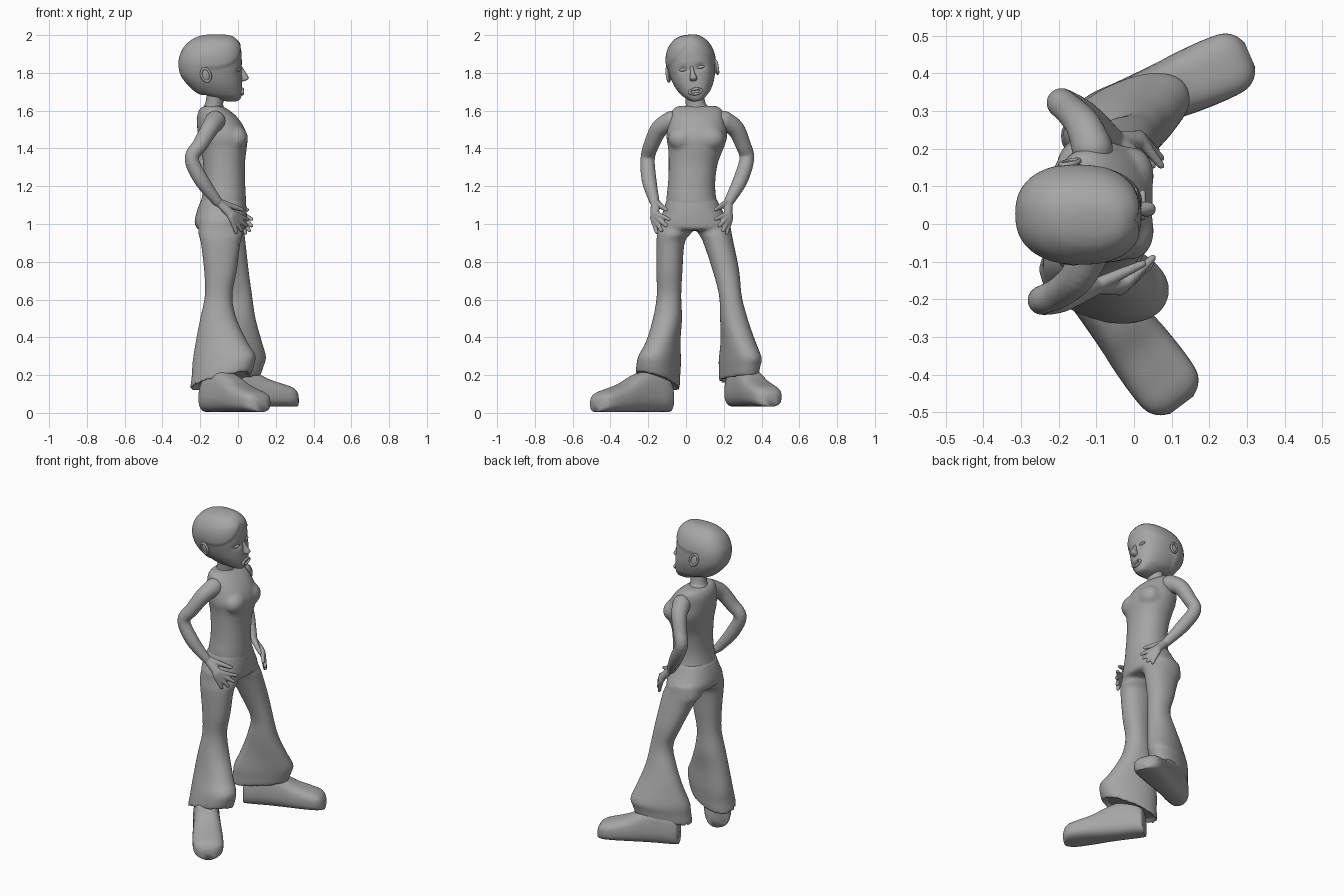
import bpy, bmesh, math
from mathutils import Vector, Matrix

if "Cube" in bpy.data.objects:
    bpy.data.objects.remove(bpy.data.objects["Cube"])

grey = bpy.data.materials.new("plain_grey")
grey.use_nodes = True
grey.diffuse_color = (0.38, 0.38, 0.38, 1)
grey.node_tree.nodes["Principled BSDF"].inputs["Base Color"].default_value = (0.38, 0.38, 0.38, 1)


def spline(rows, steps=6):
    """Catmull-Rom interpolation through rows of numbers."""
    out = []
    for i in range(len(rows) - 1):
        p0, p1 = rows[max(i - 1, 0)], rows[i]
        p2, p3 = rows[i + 1], rows[min(i + 2, len(rows) - 1)]
        for k in range(steps):
            t = k / steps
            out.append([0.5 * (2 * b + (c - a) * t + (2 * a - 5 * b + 4 * c - d) * t * t
                               + (3 * b - a - 3 * c + d) * t ** 3)
                        for a, b, c, d in zip(p0, p1, p2, p3)])
    return out + [list(rows[-1])]


def ring(c, u, v, power=2.0, n=40):
    """Superellipse around c with half axes u and v."""
    pts = []
    for i in range(n):
        a = 2 * math.pi * i / n
        ca, sa = math.cos(a), math.sin(a)
        pts.append(c + u * math.copysign(abs(ca) ** (2 / power), ca)
                   + v * math.copysign(abs(sa) ** (2 / power), sa))
    return pts


def skin(bm, rings, closed=False):
    loops = [[bm.verts.new(p) for p in r] for r in rings]
    n = len(loops[0])
    for a, b in zip(loops, loops[1:] + (loops[:1] if closed else [])):
        for i in range(n):
            bm.faces.new((a[i], a[(i + 1) % n], b[(i + 1) % n], b[i]))
    if not closed:
        bm.faces.new(loops[0][::-1])
        bm.faces.new(loops[-1])


def stack(bm, rows, power=2.2, n=48, steps=6):
    """Rows of z, x centre, y centre, two radii, turn in degrees, x slope, y slope."""
    rows = [tuple(r) + (0,) * (8 - len(r)) for r in rows]
    rings = []
    for z, x, y, ra, rb, turn, sx, sy in spline(rows, steps):
        ca, sa = math.cos(math.radians(turn)), math.sin(math.radians(turn))
        u = Vector((ca, sa, ca * sx + sa * sy)) * ra
        v = Vector((-sa, ca, ca * sy - sa * sx)) * rb
        rings.append(ring(Vector((x, y, z)), u, v, power, n))
    skin(bm, rings)


def span(rows):
    """z, back x, front x, y centre, half width -> stack rows."""
    return [(z, (b + f) / 2, y, (f - b) / 2, w) for z, b, f, y, w in rows]


def tube(bm, rows, n=16, flat=1.0):
    """Rows of x, y, z, radius."""
    rows = spline(rows, 5)
    pts = [Vector(r[:3]) for r in rows]
    rings = []
    for i, (p, r) in enumerate(zip(pts, rows)):
        t = (pts[min(i + 1, len(pts) - 1)] - pts[max(i - 1, 0)]).normalized()
        u = t.cross(Vector((0, 1, 0))).normalized()
        rings.append(ring(p, u * r[3], t.cross(u) * r[3] * flat, 2, n))
    skin(bm, rings)
    for p, r in ((pts[0], rows[0][3]), (pts[-1], rows[-1][3])):
        ball(bm, p, (r * 0.98, r * 0.98 * flat, r * 0.98))


def ball(bm, c, r):
    m = Matrix.Translation(Vector(c)) @ Matrix.Diagonal((*r, 1))
    bmesh.ops.create_uvsphere(bm, u_segments=24, v_segments=14, radius=1, matrix=m)


def torus(bm, c, u, v, r):
    c, u, v = Vector(c), Vector(u), Vector(v)
    w = u.cross(v).normalized()
    rings = []
    for i in range(28):
        a = 2 * math.pi * i / 28
        d = u * math.cos(a) + v * math.sin(a)
        rings.append(ring(c + d, d.normalized() * r, w * r, 2, 10))
    skin(bm, rings, closed=True)


def finish(bm, name, voxel=0, smooth=4, matrix=None):
    bmesh.ops.recalc_face_normals(bm, faces=bm.faces[:])
    me = bpy.data.meshes.new(name)
    bm.to_mesh(me)
    bm.free()
    for p in me.polygons:
        p.use_smooth = True
    me.materials.append(grey)
    ob = bpy.data.objects.new(name, me)
    bpy.context.collection.objects.link(ob)
    if matrix:
        ob.matrix_world = matrix
    if voxel:
        m = ob.modifiers.new("fuse", 'REMESH')
        m.mode, m.voxel_size, m.use_smooth_shade = 'VOXEL', voxel, True
        s = ob.modifiers.new("soften", 'SMOOTH')
        s.factor, s.iterations = 0.5, smooth


# Head: skull with raised hair cap and eye sockets, tilted sideways
c = Vector((-0.13, 0.03, 1.83))
tilt = Matrix.Translation(c) @ Matrix.Rotation(math.radians(9), 4, 'X')
bm = bmesh.new()
stack(bm, span([(1.648, -0.06, -0.01, 0, 0.015), (1.655, -0.09, 0.008, 0, 0.035),
                (1.675, -0.14, 0.018, 0, 0.06), (1.70, -0.215, 0.022, 0, 0.083),
                (1.75, -0.27, 0.022, 0, 0.108), (1.80, -0.302, 0.02, 0, 0.121),
                (1.86, -0.309, 0.02, 0, 0.127), (1.91, -0.295, 0.018, 0, 0.12),
                (1.95, -0.268, 0.008, 0, 0.101), (1.98, -0.225, -0.018, 0, 0.071),
                (1.993, -0.185, -0.045, 0, 0.042), (1.997, -0.14, -0.085, 0, 0.015)]),
      power=2.35, n=72)
for v in bm.verts:
    x, y, z = v.co
    if x > -0.06:
        v.co.x -= 0.014 * math.exp(-((abs(y) - 0.045) / 0.026) ** 2 - ((z - 1.825) / 0.016) ** 2)
    edge = max(z - 1.955 + 0.9 * abs(y), -0.18 - x)
    v.co += (v.co - Vector((-0.13, 0, 1.83))).normalized() * 0.006 * min(max(edge / 0.01, 0), 1)
bmesh.ops.translate(bm, verts=bm.verts[:], vec=(0.13, 0, -1.83))
finish(bm, "head", matrix=tilt)

# Facial features, placed around the head centre
bm = bmesh.new()
stack(bm, [(0.015, 0.137, 0, 0.008, 0.008), (-0.025, 0.152, 0, 0.017, 0.011),
           (-0.055, 0.163, 0, 0.024, 0.019), (-0.068, 0.158, 0, 0.02, 0.018),
           (-0.074, 0.152, 0, 0.01, 0.01)], n=24)
finish(bm, "nose", matrix=tilt)
bm = bmesh.new()
torus(bm, (0.153, 0, -0.13), (0, 0.033, 0), (0, 0, 0.013), 0.008)
finish(bm, "lips", matrix=tilt)
for side, label in ((1, "left"), (-1, "right")):
    bm = bmesh.new()
    ball(bm, (0.132, 0.045 * side, -0.006), (0.01, 0.023, 0.009))
    finish(bm, label + "_eye", matrix=tilt)
    bm = bmesh.new()
    ball(bm, (-0.038, 0.126 * side, -0.024), (0.024, 0.009, 0.034))
    torus(bm, (-0.04, 0.131 * side, -0.021), (0.024, 0.004 * side, 0), (-0.006, 0, 0.034), 0.007)
    finish(bm, label + "_ear", matrix=tilt)

# Neck, spreading into the shoulders
bm = bmesh.new()
tube(bm, [(-0.135, 0.06, 1.55, 0.085), (-0.13, 0.057, 1.60, 0.062),
          (-0.125, 0.05, 1.64, 0.047), (-0.115, 0.04, 1.73, 0.046)], n=28, flat=1.1)
finish(bm, "neck")

# Sleeveless top with bust
bm = bmesh.new()
stack(bm, span([(1.09, -0.205, 0.044, 0.035, 0.142), (1.14, -0.192, 0.042, 0.028, 0.132),
                (1.22, -0.182, 0.038, 0.03, 0.125), (1.32, -0.185, 0.037, 0.038, 0.13),
                (1.40, -0.197, 0.046, 0.052, 0.147), (1.46, -0.21, 0.05, 0.057, 0.161),
                (1.52, -0.217, 0.028, 0.058, 0.152), (1.57, -0.217, -0.008, 0.06, 0.142),
                (1.605, -0.205, -0.05, 0.06, 0.132), (1.625, -0.185, -0.085, 0.06, 0.105)]))
for y in (-0.018, 0.128):
    ball(bm, (-0.008, y, 1.452), (0.062, 0.078, 0.066))
finish(bm, "tank_top", voxel=0.009, smooth=14)

# Flared trousers: hips and two legs fused
bm = bmesh.new()
stack(bm, span([(1.13, -0.195, 0.04, 0.03, 0.134), (1.07, -0.217, 0.046, 0.037, 0.157),
                (1.01, -0.23, 0.046, 0.043, 0.188), (0.975, -0.215, 0.04, 0.047, 0.185),
                (0.965, -0.18, 0.01, 0.047, 0.15)]), power=2.3)
stack(bm, [(1.02, -0.10, -0.04, 0.105, 0.10), (0.95, -0.092, -0.063, 0.118, 0.088),
           (0.9, -0.092, -0.082, 0.105, 0.075),
           (0.75, -0.093, -0.088, 0.086, 0.069), (0.62, -0.103, -0.09, 0.073, 0.065),
           (0.5, -0.104, -0.098, 0.096, 0.076, -8), (0.38, -0.088, -0.12, 0.138, 0.084, -16),
           (0.29, -0.075, -0.138, 0.171, 0.097, -20, 0.1, -0.1),
           (0.23, -0.078, -0.146, 0.172, 0.102, -20, 0.15, -0.2),
           (0.165, -0.092, -0.15, 0.164, 0.103, -20, 0.2, -0.25),
           (0.185, -0.09, -0.15, 0.145, 0.085, -20, 0.2, -0.25)])
stack(bm, [(1.02, -0.10, 0.13, 0.105, 0.10), (0.95, -0.085, 0.154, 0.118, 0.088),
           (0.9, -0.065, 0.172, 0.105, 0.08),
           (0.75, -0.025, 0.212, 0.082, 0.07), (0.62, 0.007, 0.235, 0.068, 0.06),
           (0.5, 0.0, 0.253, 0.093, 0.072, 8), (0.38, -0.008, 0.275, 0.137, 0.084, 18),
           (0.29, -0.017, 0.287, 0.175, 0.092, 24, 0.05),
           (0.24, -0.025, 0.284, 0.174, 0.087, 24, 0.1),
           (0.175, -0.04, 0.278, 0.165, 0.078, 24, 0.12),
           (0.195, -0.04, 0.278, 0.146, 0.06, 24, 0.12)])
finish(bm, "flared_trousers", voxel=0.01, smooth=4)

# Rounded shoes: distance from heel, half width, height
shoe = [(-0.02, 0.05, 0.13), (-0.008, 0.068, 0.17), (0.04, 0.079, 0.21), (0.11, 0.08, 0.225),
        (0.20, 0.083, 0.195), (0.28, 0.088, 0.152), (0.36, 0.09, 0.125), (0.415, 0.085, 0.108),
        (0.445, 0.066, 0.09), (0.461, 0.038, 0.065)]
for name, origin, d, base, width in (("right_shoe", (-0.15, -0.112), (0.6, -0.8), 0.005, 1.0),
                                     ("left_shoe", (-0.115, 0.265), (0.917, 0.4), 0.033, 0.95)):
    d = Vector((*d, 0)).normalized()
    side = Vector((-d.y, d.x, 0))
    bm = bmesh.new()
    rings = []
    for t, w, h in spline(shoe, 5):
        r = ring(Vector((*origin, base + h / 2)) + d * t, side * w * width,
                 Vector((0, 0, h / 2)), 2.9, 40)
        # narrow the upper slightly towards the ankle
        for p in r:
            s = (p - Vector((*origin, 0))).dot(side)
            p -= side * s * 0.15 * max(0, (p.z - base - 0.08) / 0.15)
        rings.append(r)
    skin(bm, rings)
    finish(bm, name)

# Arms with hands on the hips: arm path, palm centre, finger tips, thumb tip
arms = {
    "right_arm": ([(-0.12, -0.075, 1.545, 0.055), (-0.15, -0.14, 1.505, 0.047),
                   (-0.20, -0.183, 1.42, 0.041), (-0.245, -0.203, 1.345, 0.038),
                   (-0.192, -0.195, 1.23, 0.039), (-0.11, -0.167, 1.12, 0.027)],
                  (-0.05, -0.165, 1.065),
                  [(0.05, -0.09, 1.025), (0.045, -0.105, 0.99), (0.02, -0.13, 0.965),
                   (-0.008, -0.155, 0.955)], (0.025, -0.105, 1.075)),
    "left_arm": ([(-0.11, 0.20, 1.545, 0.055), (-0.135, 0.262, 1.505, 0.047),
                  (-0.17, 0.302, 1.42, 0.041), (-0.192, 0.322, 1.345, 0.039),
                  (-0.13, 0.287, 1.23, 0.039), (-0.055, 0.228, 1.12, 0.027)],
                 (0.0, 0.225, 1.065),
                 [(0.072, 0.155, 1.025), (0.072, 0.175, 0.99), (0.06, 0.195, 0.965),
                  (0.04, 0.215, 0.952)], (0.05, 0.155, 1.075)),
}
for name, (path, palm, tips, thumb) in arms.items():
    bm = bmesh.new()
    tube(bm, path, n=20)
    wrist, palm = Vector(path[-1][:3]), Vector(palm)
    for tip in tips:
        tip = Vector(tip)
        knuckle = palm.lerp(tip, 0.35) + Vector((0, math.copysign(0.012, palm.y), 0))
        tube(bm, [(*wrist, 0.02), (*palm.lerp(knuckle, 0.3), 0.021), (*knuckle, 0.016),
                  (*tip, 0.01)], n=12)
    tube(bm, [(*wrist, 0.02), (*wrist.lerp(Vector(thumb), 0.6), 0.015), (*thumb, 0.01)], n=12)
    finish(bm, name, voxel=0.005, smooth=3)
